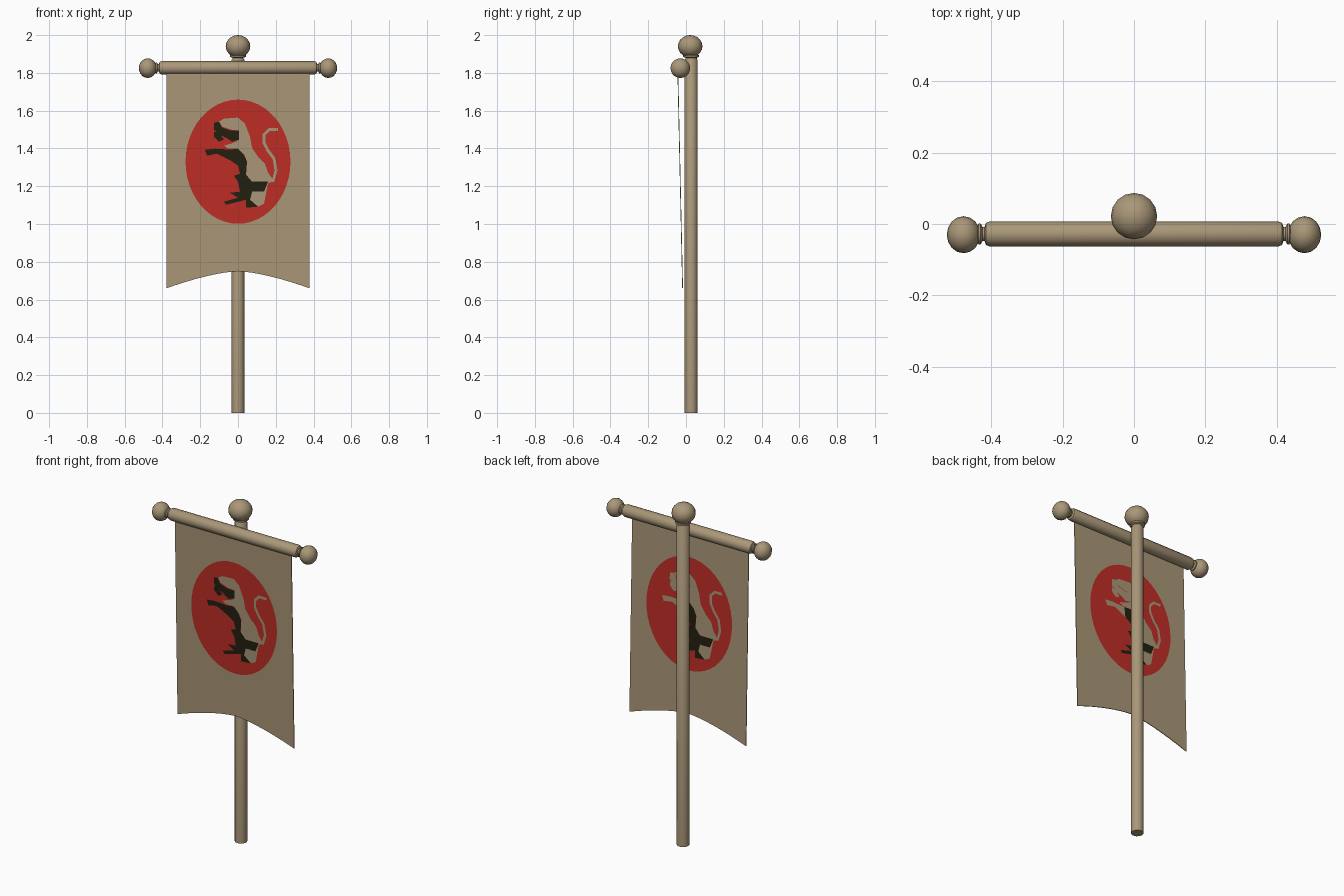
import bpy, bmesh, math
from mathutils import Vector, Matrix

cube = bpy.data.objects.get("Cube")
if cube:
    bpy.data.objects.remove(cube, do_unlink=True)


def material(name, rgb):
    mat = bpy.data.materials.new(name)
    mat.use_nodes = True
    mat.diffuse_color = (*rgb, 1)
    mat.node_tree.nodes["Principled BSDF"].inputs["Base Color"].default_value = (*rgb, 1)
    return mat


TAN = material("tan", (0.40, 0.31, 0.19))
RED = material("red", (0.52, 0.027, 0.02))
DARK = material("dark_brown", (0.017, 0.014, 0.005))


def finish(name, bm, mat, smooth=False):
    mesh = bpy.data.meshes.new(name)
    bm.to_mesh(mesh)
    bm.free()
    obj = bpy.data.objects.new(name, mesh)
    bpy.context.collection.objects.link(obj)
    mesh.materials.append(mat)
    if smooth:
        bpy.ops.object.select_all(action="DESELECT")
        obj.select_set(True)
        bpy.context.view_layer.objects.active = obj
        bpy.ops.object.shade_smooth_by_angle(angle=math.radians(40))
    return obj


def lathe(name, profile, matrix, sides=12):
    """Turn a (radius, height) profile around local z, closing both ends."""
    bm = bmesh.new()
    rings = []
    for r, h in profile:
        angles = [math.tau * i / sides for i in range(sides)]
        rings.append([bm.verts.new((r * math.cos(a), r * math.sin(a), h)) for a in angles])
    for low, high in zip(rings, rings[1:]):
        for i in range(sides):
            j = (i + 1) % sides
            bm.faces.new((low[i], low[j], high[j], high[i]))
    bm.faces.new(rings[0][::-1])
    bm.faces.new(rings[-1])
    bmesh.ops.transform(bm, matrix=matrix, verts=bm.verts)
    bmesh.ops.recalc_face_normals(bm, faces=bm.faces)
    return finish(name, bm, TAN, True)


def ball(name, centre, radii):
    bm = bmesh.new()
    bmesh.ops.create_uvsphere(bm, u_segments=16, v_segments=10, radius=1)
    matrix = Matrix.Translation(centre) @ Matrix.Diagonal((*radii, 1))
    bmesh.ops.transform(bm, matrix=matrix, verts=bm.verts)
    finish(name, bm, TAN, True)


# Pole with collar and top ball
lathe("pole", [(0.034, 0), (0.034, 1.87), (0.03, 1.875), (0.03, 1.88),
               (0.042, 1.885), (0.042, 1.893), (0.03, 1.9), (0.03, 1.92)],
      Matrix.Translation((0, 0.027, 0)))
ball("top_ball", (0, 0.022, 1.941), (0.065, 0.065, 0.059))

# Crossbar with a turned neck and ball at each end
half = [(0.035, 0.405), (0.031, 0.415), (0.02, 0.419), (0.02, 0.425),
        (0.029, 0.43), (0.029, 0.436), (0.02, 0.44), (0.02, 0.46)]
bar = [(r, -h) for r, h in reversed(half)] + half
lathe("crossbar", bar, Matrix.Translation((0, -0.028, 1.827)) @ Matrix.Rotation(math.pi / 2, 4, "Y"))
for side, x in (("left", 0.478), ("right", -0.478)):
    ball(side + "_ball", (x, -0.03, 1.825), (0.047, 0.052, 0.052))


# Cloth hangs in a slightly tilted plane
def cloth_y(z):
    return -0.018 - 0.022 * (z - 0.66)


HALF_WIDTH, THICK = 0.378, 0.004
steps = [i / 10 for i in range(-10, 11)]
hem = [(t * HALF_WIDTH, 0.75 - 0.09 * abs(t) ** 1.5) for t in steps]
bm = bmesh.new()
columns = []
for x, low in hem:
    columns.append([bm.verts.new((x, cloth_y(z), z)) for z in (low, 1.82)])
for a, b in zip(columns, columns[1:]):
    bm.faces.new((a[0], b[0], b[1], a[1]))
cloth = finish("banner_cloth", bm, TAN)
solid = cloth.modifiers.new("thickness", "SOLIDIFY")
solid.thickness = THICK
solid.offset = 0


# Painted emblem: outlines in small units around the disc centre
UNIT, CENTRE_Z = 0.0053, 1.33


def plate(name, outline, mat, face, layer):
    """Flat painted plate; face is -1 for the front, 1 for the back."""
    bm = bmesh.new()
    verts = []
    for u, v in outline:
        z = CENTRE_Z + v * UNIT
        y = cloth_y(z) + face * (THICK / 2 + 0.0012 * layer)
        verts.append(bm.verts.new((-face * u * UNIT, y, z)))
    polygon = bm.faces.new(verts)
    polygon.normal_update()
    if polygon.normal.y * face < 0:
        polygon.normal_flip()
    bmesh.ops.triangulate(bm, faces=bm.faces)
    finish(name, bm, mat)


def ribbon(path, width):
    pts = [Vector(p) for p in path]
    one, two = [], []
    for i, p in enumerate(pts):
        along = (pts[min(i + 1, len(pts) - 1)] - pts[max(i - 1, 0)]).normalized()
        across = Vector((-along.y, along.x)) * width / 2
        one.append(p + across)
        two.append(p - across)
    return one + two[::-1]


disc = [(52.4 * math.cos(math.tau * i / 48), 62 * math.sin(math.tau * i / 48)) for i in range(48)]
body = [(-19, 40), (-14, 43), (0, 44), (7, 38), (12, 25), (14, 14), (20, 5), (27, -2),
        (30, -11), (35, -18), (30, -22), (26, -42), (20, -45), (12, -43), (8, -14),
        (9, 0), (5, 8), (0, 13), (-10, 13), (-14, 16), (-4, 19), (1, 22), (1, 31), (-7, 32), (-16, 35)]
tail = ribbon([(28, -20), (35, -19), (38, -9), (36, 3), (30, 11), (26, 19),
               (26, 27), (31, 32), (40, 32)], 3)
face_patch = [(-24, 39), (-19, 40), (-16, 34), (-7, 31), (1, 31), (1, 22), (-6, 20),
              (-12, 24), (-20, 28), (-24, 32)]
muzzle = [(-24, 30), (-18, 28), (-14, 22), (-19, 20), (-24, 25)]
paw = [(-33, 12), (-23, 13), (-8, 12), (-7, 1), (-21, 8), (-31, 6)]
belly = [(-8, 12), (0, 13), (6, 7), (9, 0), (8, -13), (14, -20), (30, -20), (26, -30),
         (14, -30), (12, -38), (20, -45), (8, -46), (8, -38), (-12, -43), (-14, -40),
         (0, -36), (-8, -31), (2, -30), (0, -20), (-4, -14), (2, -12), (0, -4), (-7, 1)]

for label, face in (("front", -1), ("back", 1)):
    front = face == -1
    plate(label + "_disc", disc, RED, face, 1)
    plate(label + "_beast_body", body, TAN, face, 2)
    plate(label + "_beast_tail", tail, TAN, face, 2)
    plate(label + "_beast_muzzle", muzzle, DARK if front else TAN, face, 2)
    plate(label + "_beast_face", face_patch, DARK if front else TAN, face, 3)
    plate(label + "_beast_paw", paw, DARK if front else TAN, face, 3)
    plate(label + "_beast_belly", belly, DARK, face, 3)
